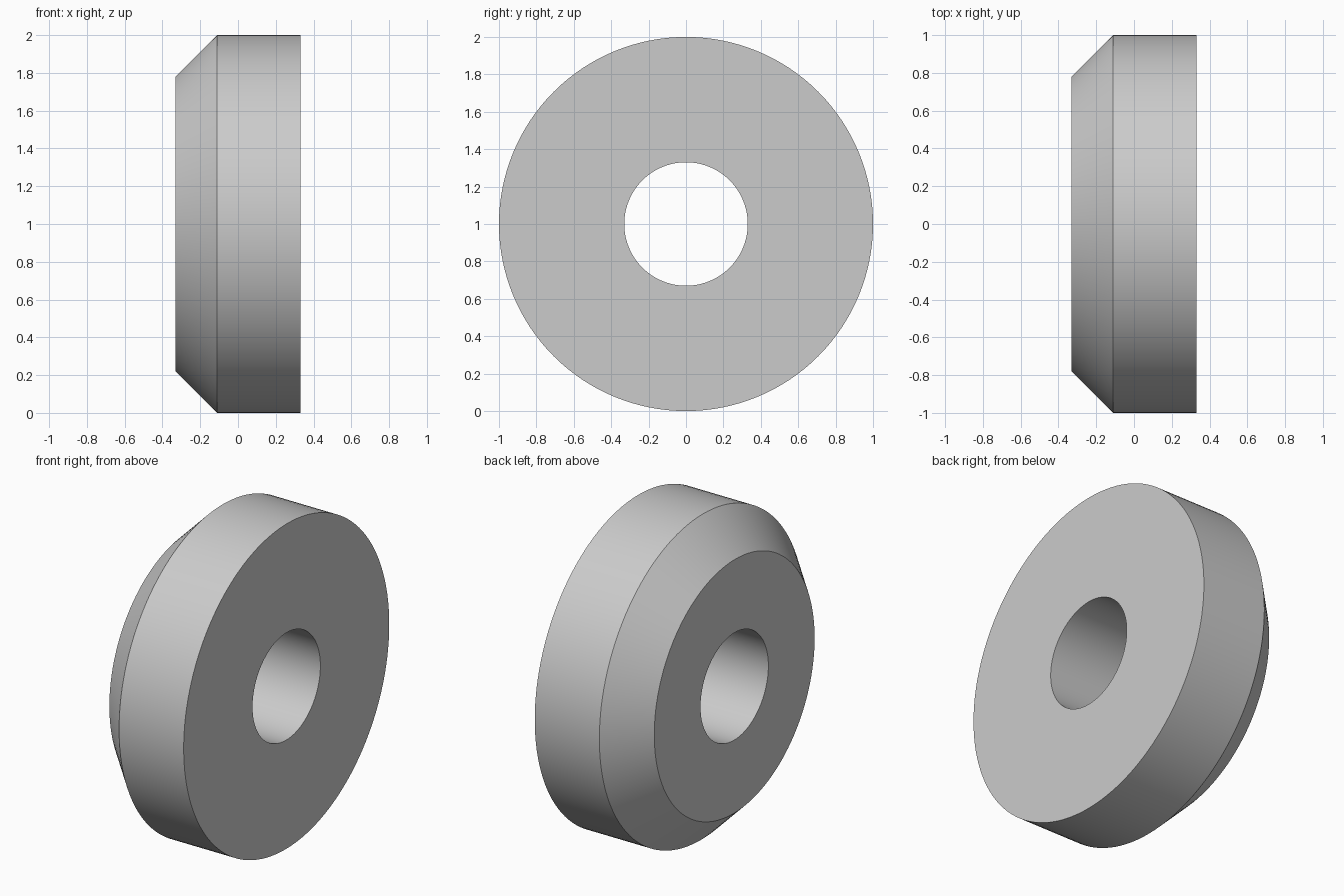
import bpy, bmesh, math
from mathutils import Vector

cube = bpy.data.objects.get("Cube")
if cube:
    bpy.data.objects.remove(cube, do_unlink=True)

# Main sizes
HALF_WIDTH = 0.33
RADIUS = 1.0
BORE = 0.33
CHAMFER = 0.22
SEGMENTS = 128

# Grey material
grey = bpy.data.materials.new("plain grey")
grey.use_nodes = True
colour = (0.6, 0.6, 0.6, 1)
grey.diffuse_color = colour
grey.node_tree.nodes["Principled BSDF"].inputs["Base Color"].default_value = colour

# Closed cross-section (x, radius), turned about the x axis
profile = [
    (-HALF_WIDTH, BORE),
    (-HALF_WIDTH, RADIUS - CHAMFER),
    (CHAMFER - HALF_WIDTH, RADIUS),
    (HALF_WIDTH, RADIUS),
    (HALF_WIDTH, BORE),
]
bm = bmesh.new()
verts = [bm.verts.new((x, 0, r)) for x, r in profile]
edges = [bm.edges.new((v, verts[i - 1])) for i, v in enumerate(verts)]
bmesh.ops.spin(bm, geom=verts + edges, cent=Vector(), axis=(1, 0, 0),
               angle=math.tau, steps=SEGMENTS, use_merge=True)
bmesh.ops.remove_doubles(bm, verts=bm.verts, dist=0.0001)
bmesh.ops.recalc_face_normals(bm, faces=bm.faces)
mesh = bpy.data.meshes.new("chamfered_ring")
bm.to_mesh(mesh)
bm.free()
mesh.materials.append(grey)

# Ring standing on its rim
ring = bpy.data.objects.new("chamfered_ring", mesh)
ring.location.z = RADIUS
bpy.context.collection.objects.link(ring)
bpy.ops.object.select_all(action="DESELECT")
ring.select_set(True)
bpy.context.view_layer.objects.active = ring
bpy.ops.object.shade_smooth_by_angle(angle=math.radians(30))
